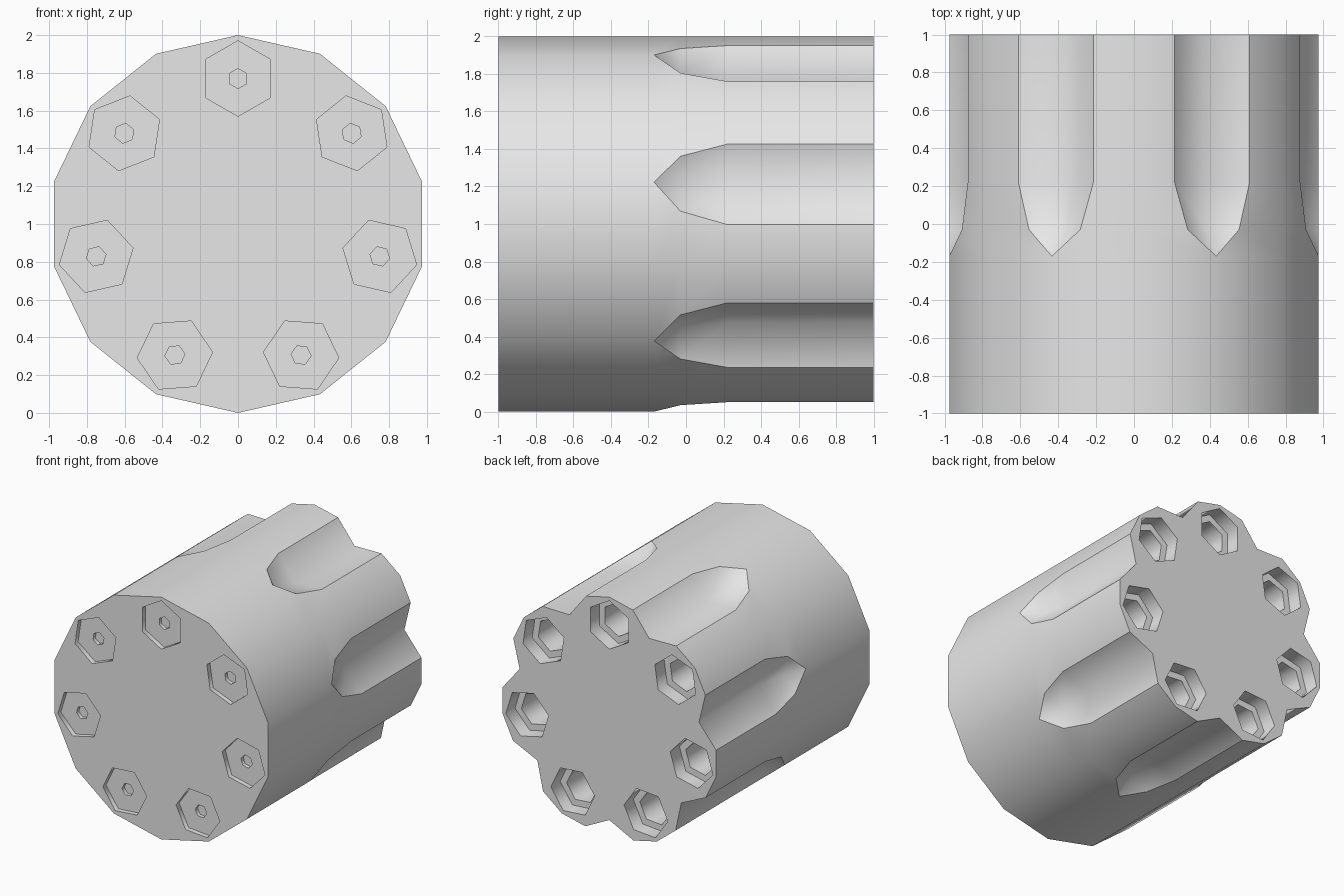
import bpy, bmesh
from math import sin, cos, radians, pi, tan
from mathutils import Vector

cube = bpy.data.objects.get("Cube")
if cube:
    bpy.data.objects.remove(cube, do_unlink=True)

N = 7                      # chambers and flutes
STEP = 2 * pi / N
FACET = tan(pi / 14)       # slope of a side facet next to its ridge
CENTRE = Vector((0, 0, 1))


def place(angle, radial, side, y):
    """Point at a radial distance and sideways offset around the axis."""
    return CENTRE + Vector((radial * cos(angle) - side * sin(angle), y,
                            radial * sin(angle) + side * cos(angle)))


def loft(bm, rings):
    """Skin a list of equal-length point rings and cap both ends."""
    loops = [[bm.verts.new(p) for p in ring] for ring in rings]
    n = len(loops[0])
    for a, b in zip(loops, loops[1:]):
        for i in range(n):
            j = (i + 1) % n
            bm.faces.new((a[i], a[j], b[j], b[i]))
    bm.faces.new(loops[0][::-1])
    bm.faces.new(loops[-1])


def make_object(name, bm):
    bmesh.ops.remove_doubles(bm, verts=bm.verts, dist=1e-5)
    bmesh.ops.recalc_face_normals(bm, faces=bm.faces)
    mesh = bpy.data.meshes.new(name)
    bm.to_mesh(mesh)
    bm.free()
    ob = bpy.data.objects.new(name, mesh)
    bpy.context.collection.objects.link(ob)
    return ob


def fluted_ring(y, w, floor):
    """Fourteen-sided outline with a V flute of half width w at every other ridge."""
    ring = []
    for k in range(N):
        a = pi / 2 + k * STEP
        f = a + STEP / 2
        edge = 1 - w * FACET
        ring += [place(a, 1, 0, y), place(f, edge, -w, y),
                 place(f, floor, 0, y), place(f, edge, w, y)]
    return ring


def stepped_hex(bm, angle, profile):
    """Six-sided stepped plug at a chamber position; profile is (radius, y)."""
    c = place(angle, 0.77, 0, 0) - CENTRE
    loft(bm, [[place(angle + i * pi / 3, r, 0, y) + c for i in range(6)]
              for r, y in profile])


# Fluted drum
bm = bmesh.new()
loft(bm, [fluted_ring(*s) for s in (
    (-1, 0, 1), (-0.17, 0, 1), (-0.03, 0.15, 0.885),
    (0.22, 0.22, 0.84), (1, 0.22, 0.84))])
drum = make_object("fluted_drum", bm)

# Front recesses and rear chambers
bm = bmesh.new()
for k in range(N):
    angle = pi / 2 + k * STEP
    stepped_hex(bm, angle, [(0.2, -1.1), (0.2, -0.96), (0.053, -0.96), (0.053, -0.93)])
    stepped_hex(bm, angle, [(0.2, 1.1), (0.2, 0.88), (0.14, 0.88), (0.14, 0)])
cutter = make_object("chamber_cutter", bm)
cutter.hide_render = True

mod = drum.modifiers.new("chambers", "BOOLEAN")
mod.operation = "DIFFERENCE"
mod.solver = "EXACT"
mod.object = cutter
bpy.context.view_layer.objects.active = drum
drum.select_set(True)
bpy.ops.object.modifier_apply(modifier=mod.name)
bpy.data.objects.remove(cutter, do_unlink=True)

# Smooth sides and flute valleys, crisp rims
bm = bmesh.new()
bm.from_mesh(drum.data)
for face in bm.faces:
    face.smooth = True
for edge in bm.edges:
    turn = edge.calc_face_angle_signed(0)
    edge.smooth = -radians(70) < turn < radians(30)
bm.to_mesh(drum.data)
bm.free()

# Grey metal
grey = bpy.data.materials.new("light_grey")
grey.use_nodes = True
colour = (0.8, 0.8, 0.8, 1)
grey.diffuse_color = colour
grey.node_tree.nodes["Principled BSDF"].inputs["Base Color"].default_value = colour
drum.data.materials.clear()
drum.data.materials.append(grey)
